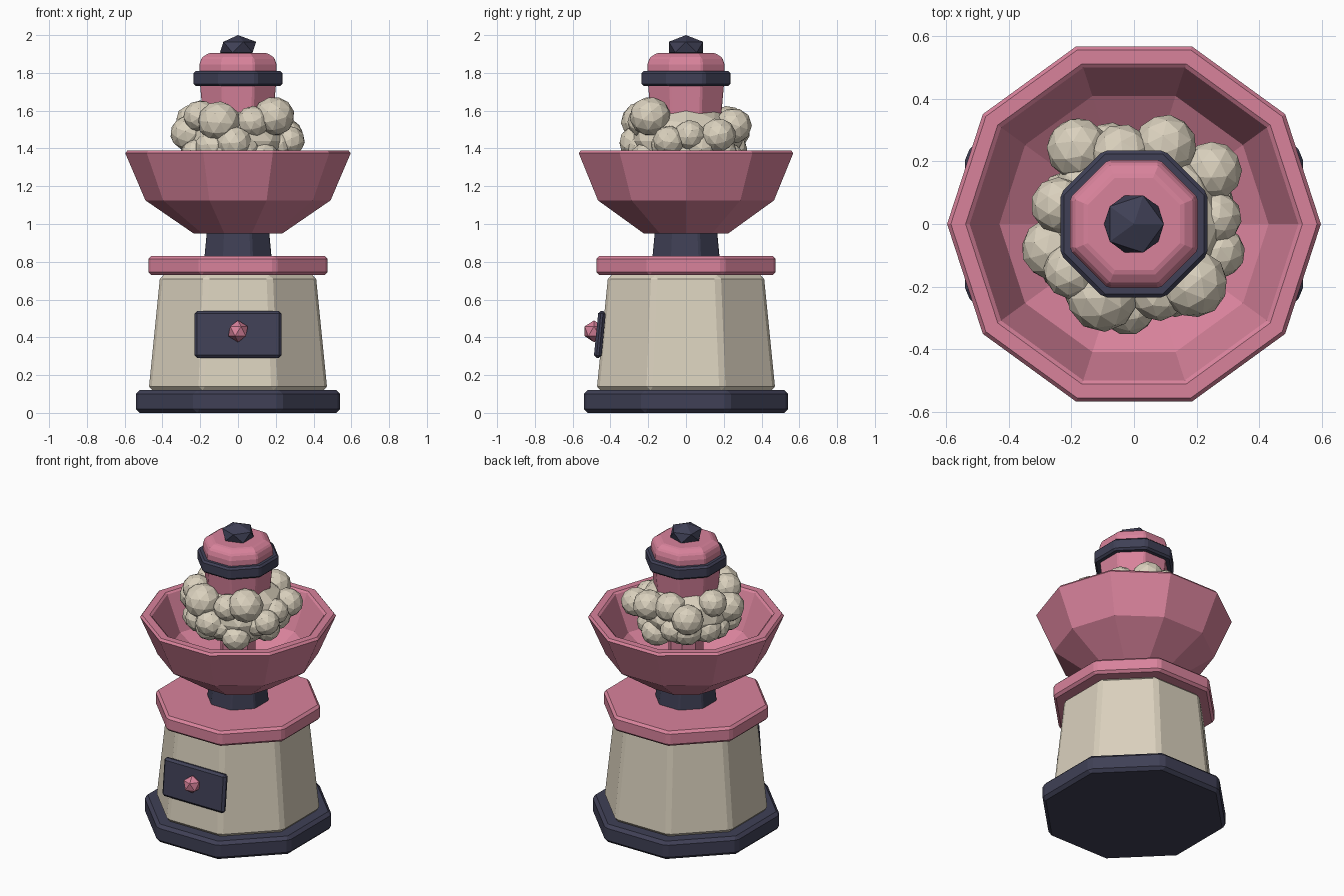
import bpy, bmesh, math, random
from mathutils import Matrix, Vector

if "Cube" in bpy.data.objects:
    bpy.data.objects.remove(bpy.data.objects["Cube"])


def material(name, rgb):
    m = bpy.data.materials.new(name)
    m.diffuse_color = (*rgb, 1)
    m.use_nodes = True
    m.node_tree.nodes["Principled BSDF"].inputs["Base Color"].default_value = m.diffuse_color
    return m


PINK = material("candy_pink", (0.69, 0.225, 0.33))
CREAM = material("warm_cream", (0.70, 0.635, 0.51))
NAVY = material("dark_navy", (0.05, 0.051, 0.092))


def add_object(name, bm, mat, bevel=0, segments=1):
    bmesh.ops.recalc_face_normals(bm, faces=bm.faces)
    me = bpy.data.meshes.new(name)
    bm.to_mesh(me)
    bm.free()
    me.materials.append(mat)
    ob = bpy.data.objects.new(name, me)
    bpy.context.collection.objects.link(ob)
    if bevel:
        mod = ob.modifiers.new("edge_bevel", "BEVEL")
        mod.width = bevel
        mod.segments = segments
        mod.limit_method = "ANGLE"
        mod.angle_limit = math.radians(25)
    return ob


def lathe(name, profile, mat, sides=8, turn=math.pi / 8, flats=True, **kw):
    """Stack of polygon rings; profile = (radius, z). flats: radius is to the flat side."""
    bm = bmesh.new()
    k = 1 / math.cos(math.pi / sides) if flats else 1
    rings = []
    for r, z in profile:
        rings.append([bm.verts.new((r * k * math.cos(turn + math.tau * i / sides),
                                    r * k * math.sin(turn + math.tau * i / sides), z))
                      for i in range(sides)])
    for a, b in zip(rings, rings[1:]):
        for i in range(sides):
            j = (i + 1) % sides
            bm.faces.new((a[i], a[j], b[j], b[i]))
    bm.faces.new(rings[0])
    bm.faces.new(rings[-1])
    return add_object(name, bm, mat, **kw)


def ball(bm, centre, scale, detail, spin=Matrix()):
    m = Matrix.Translation(centre) @ Matrix.Diagonal((*scale, 1)) @ spin
    bmesh.ops.create_icosphere(bm, subdivisions=detail, radius=1, matrix=m)


# Octagonal cabinet
lathe("base_plinth", [(0.54, 0), (0.54, 0.12)], NAVY, bevel=0.02)
lathe("cabinet_body", [(0.473, 0.12), (0.412, 0.73)], CREAM, bevel=0.02)
lathe("counter_slab", [(0.475, 0.73), (0.475, 0.83)], PINK, bevel=0.016)
lathe("bowl_neck", [(0.178, 0.82), (0.163, 0.98)], NAVY, bevel=0.008)

# Ten-sided bowl with hollow inside
lathe("spinning_bowl",
      [(0.235, 0.95), (0.49, 1.125), (0.597, 1.375), (0.585, 1.39),
       (0.538, 1.39), (0.525, 1.38), (0.43, 1.15), (0.20, 1.0)],
      PINK, sides=10, turn=0, flats=False)

# Spinner column and capped head
lathe("spinner_column", [(0.10, 0.99), (0.10, 1.4)], PINK)
lathe("spinner_head",
      [(0.175, 1.45), (0.204, 1.77), (0.204, 1.845), (0.193, 1.88), (0.155, 1.905)],
      PINK, bevel=0.008)
lathe("head_band", [(0.235, 1.73), (0.235, 1.81)], NAVY, bevel=0.012)
bm = bmesh.new()
ball(bm, (0, 0, 1.936), (0.107, 0.107, 0.064), 1)
add_object("top_finial", bm, NAVY)

# Candy floss: squashed core with puffs around it
rng = random.Random(4)
bm = bmesh.new()
ball(bm, (0, 0, 1.44), (0.30, 0.30, 0.215), 2)
puffs = [(-0.18, 0.24, 1.49, 0.10), (-0.04, 0.22, 1.53, 0.10), (0.10, 0.25, 1.52, 0.10),
         (0.25, 0.17, 1.47, 0.095), (0.26, 0.02, 1.47, 0.085), (0.19, -0.19, 1.57, 0.11),
         (-0.10, -0.23, 1.54, 0.115), (-0.02, -0.26, 1.43, 0.095), (-0.26, -0.08, 1.48, 0.10),
         (-0.24, 0.06, 1.55, 0.09), (-0.20, -0.15, 1.57, 0.09), (0.27, -0.09, 1.44, 0.085),
         (0.08, -0.22, 1.54, 0.09)]
for i in range(14):
    a = math.tau * i / 14 + rng.uniform(-0.12, 0.12)
    d = rng.uniform(0.22, 0.26)
    puffs.append((d * math.cos(a), d * math.sin(a), rng.uniform(1.32, 1.42),
                  rng.uniform(0.08, 0.10)))
for x, y, z, r in puffs:
    axis = Vector((rng.uniform(-1, 1), rng.uniform(-1, 1), rng.uniform(0.1, 1)))
    ball(bm, (x, y, z), (r, r, r * 0.95), 2, Matrix.Rotation(rng.uniform(0, 6), 4, axis))
add_object("candy_floss", bm, CREAM)

# Control panel leaning with the cabinet front, and its dial
bm = bmesh.new()
bmesh.ops.create_cube(bm, size=1, matrix=Matrix.Translation((0, -0.456, 0.415))
                      @ Matrix.Rotation(math.radians(-5.7), 4, "X")
                      @ Matrix.Diagonal((0.46, 0.04, 0.25, 1)))
add_object("control_panel", bm, NAVY, bevel=0.014)
bm = bmesh.new()
ball(bm, (0, -0.487, 0.432), (0.058, 0.058, 0.058), 1)
add_object("control_dial", bm, PINK)
